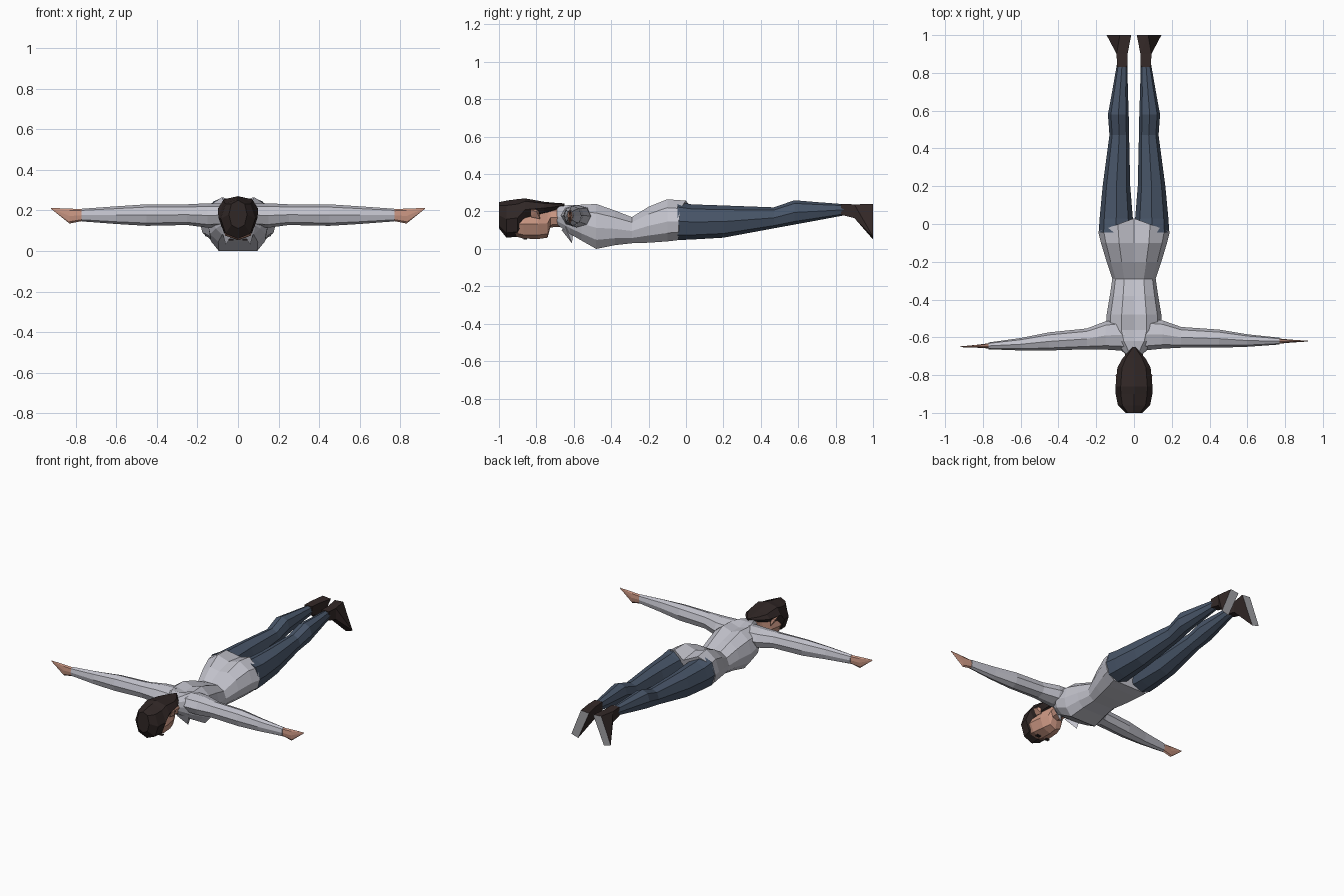
import bpy, bmesh
from mathutils import Vector

if "Cube" in bpy.data.objects:
    bpy.data.objects.remove(bpy.data.objects["Cube"])


def mat(name, c):
    m = bpy.data.materials.new(name)
    m.diffuse_color = (*c, 1)
    m.use_nodes = True
    m.node_tree.nodes["Principled BSDF"].inputs["Base Color"].default_value = m.diffuse_color
    return m


SHIRT = mat("light grey shirt", (0.54, 0.54, 0.60))
JEANS = mat("denim blue", (0.065, 0.092, 0.14))
HAIR = mat("dark brown hair", (0.03, 0.02, 0.019))
SKIN = mat("skin", (0.58, 0.30, 0.22))
SHOE = mat("dark shoe", (0.034, 0.022, 0.021))
SOLE = mat("grey sole", (0.36, 0.36, 0.38))

# unit cross sections: sideways -1..1, height 0..1
OCT = [(0, 1), (.72, .87), (1, .5), (.72, .13), (0, 0), (-.72, .13), (-1, .5), (-.72, .87)]
HALF = [(.45, 1), (.85, .8), (1, .47), (.92, .2), (.65, 0)]
BODY = [(0, 1)] + HALF + [(0, 0)] + [(-u, t) for u, t in reversed(HALF)]


def finish(name, bm, material):
    bmesh.ops.recalc_face_normals(bm, faces=bm.faces)
    me = bpy.data.meshes.new(name)
    bm.to_mesh(me)
    bm.free()
    me.materials.append(material)
    ob = bpy.data.objects.new(name, me)
    bpy.context.collection.objects.link(ob)
    return ob


def skin_rings(name, rings, material):
    bm = bmesh.new()
    vs = [[bm.verts.new(p) for p in r] for r in rings]
    n = len(vs[0])
    for a, b in zip(vs, vs[1:]):
        for i in range(n):
            j = (i + 1) % n
            bm.faces.new((a[i], a[j], b[j], b[i]))
    bm.faces.new(vs[0])
    bm.faces.new(vs[-1])
    return finish(name, bm, material)


def loft_y(name, stations, material, sx=1):
    """stations: y, centre x, half width, bottom z, top z"""
    return skin_rings(name, [[(sx * (c + u * w), y, b + t * (h - b)) for u, t in OCT]
                             for y, c, w, b, h in stations], material)


def loft_x(name, stations, material, sx):
    """stations: x, centre y, half depth, bottom z, top z; the left arm sweeps a little"""
    rings = []
    for x, c, w, b, h in stations:
        c -= 0.03 * x / 0.92 if sx < 0 else 0
        rings.append([(sx * x, c + u * w, b + t * (h - b)) for u, t in OCT])
    return skin_rings(name, rings, material)


def hull(name, pts, material, sx=1):
    bm = bmesh.new()
    for x, y, z in pts:
        bm.verts.new((sx * x, y, z))
    bmesh.ops.convex_hull(bm, input=bm.verts)
    return finish(name, bm, material)


# torso with bust, waist and seat: y, half width, bottom, top, centre dip, hem sweep
torso = [(-.69, .045, .13, .225, 0, 0), (-.62, .12, .08, .235, 0, 0),
         (-.56, .15, .045, .236, .02, 0), (-.48, .145, 0, .24, .02, 0),
         (-.38, .128, .02, .205, .01, 0), (-.29, .115, .03, .17, 0, 0),
         (-.20, .145, .033, .225, .01, 0), (-.10, .175, .04, .265, .025, 0),
         (-.04, .19, .047, .258, .035, .07)]
skin_rings("shirt_torso",
           [[(u * w, y + (s * (1 - abs(u)) if t > .5 else 0),
              b + t * (h - b) - (d if u == 0 and t else 0)) for u, t in BODY]
            for y, w, b, h, d, s in torso], SHIRT)

for side, sx in (("right", 1), ("left", -1)):
    # sleeve and flat hand
    loft_x(side + "_sleeve", [(.05, -.585, .085, .12, .235), (.15, -.585, .075, .115, .235),
                              (.25, -.600, .055, .128, .23), (.45, -.607, .048, .124, .23),
                              (.60, -.617, .033, .133, .22), (.77, -.620, .018, .146, .208)],
           SHIRT, sx)
    loft_x(side + "_hand", [(.755, -.620, .015, .150, .205), (.83, -.620, .008, .135, .209),
                            (.92, -.620, .002, .207, .212)], SKIN, sx)
    # trouser leg
    loft_y(side + "_trouser_leg", [(-.045, .094, .093, .047, .25), (.03, .094, .088, .05, .238),
                                   (.20, .093, .073, .06, .232), (.47, .078, .052, .11, .222),
                                   (.58, .083, .055, .13, .26), (.70, .074, .042, .152, .25),
                                   (.86, .062, .026, .182, .238)], JEANS, sx)
    # shoe: ankle, then foot pointing down and outwards
    instep = [(x, .90, z) for x in (.034, .092) for z in (.165, .238)]
    hull(side + "_shoe_ankle", [(x, .83, z) for x in (.036, .09) for z in (.182, .241)] + instep,
         SHOE, sx)
    foot = hull(side + "_shoe", instep + [(.015, 1, .235), (.075, 1, .24), (.095, 1, .05),
                                         (.145, 1, .065), (.105, .96, .12)], SHOE, sx)
    foot.data.materials.append(SOLE)
    for p in foot.data.polygons:
        if p.normal.y > .95:
            p.material_index = 1
    # collar point hanging under the neck
    hull(side + "_collar", [(.015, -.665, .10), (.085, -.645, .12), (.06, -.61, .03),
                            (.02, -.655, .11), (.08, -.60, .11)], SHIRT, sx)
    # eye plate and ear
    hull(side + "_eye", [(x, y, z) for x in (.022, .048) for y in (-.868, -.85)
                         for z in (.051, .058)], HAIR, sx)
    hull(side + "_ear", [(.075, -.83, .17), (.075, -.78, .16), (.097, -.80, .20),
                         (.095, -.83, .21), (.075, -.79, .215)], SKIN, sx)

# face down to chin, and neck
loft_y("face_and_neck", [(-.94, 0, .07, .075, .2), (-.87, 0, .086, .055, .21),
                         (-.79, 0, .075, .053, .215), (-.74, 0, .055, .06, .215),
                         (-.725, 0, .045, .115, .22), (-.62, 0, .055, .12, .22)], SKIN)
# hair cap with tapered nape
loft_y("hair", [(-1, 0, .045, .11, .25), (-.96, 0, .085, .06, .258), (-.90, 0, .097, .065, .266),
                (-.86, 0, .098, .15, .27), (-.76, 0, .088, .185, .252),
                (-.71, 0, .06, .20, .247), (-.65, 0, .006, .228, .243)], HAIR)
